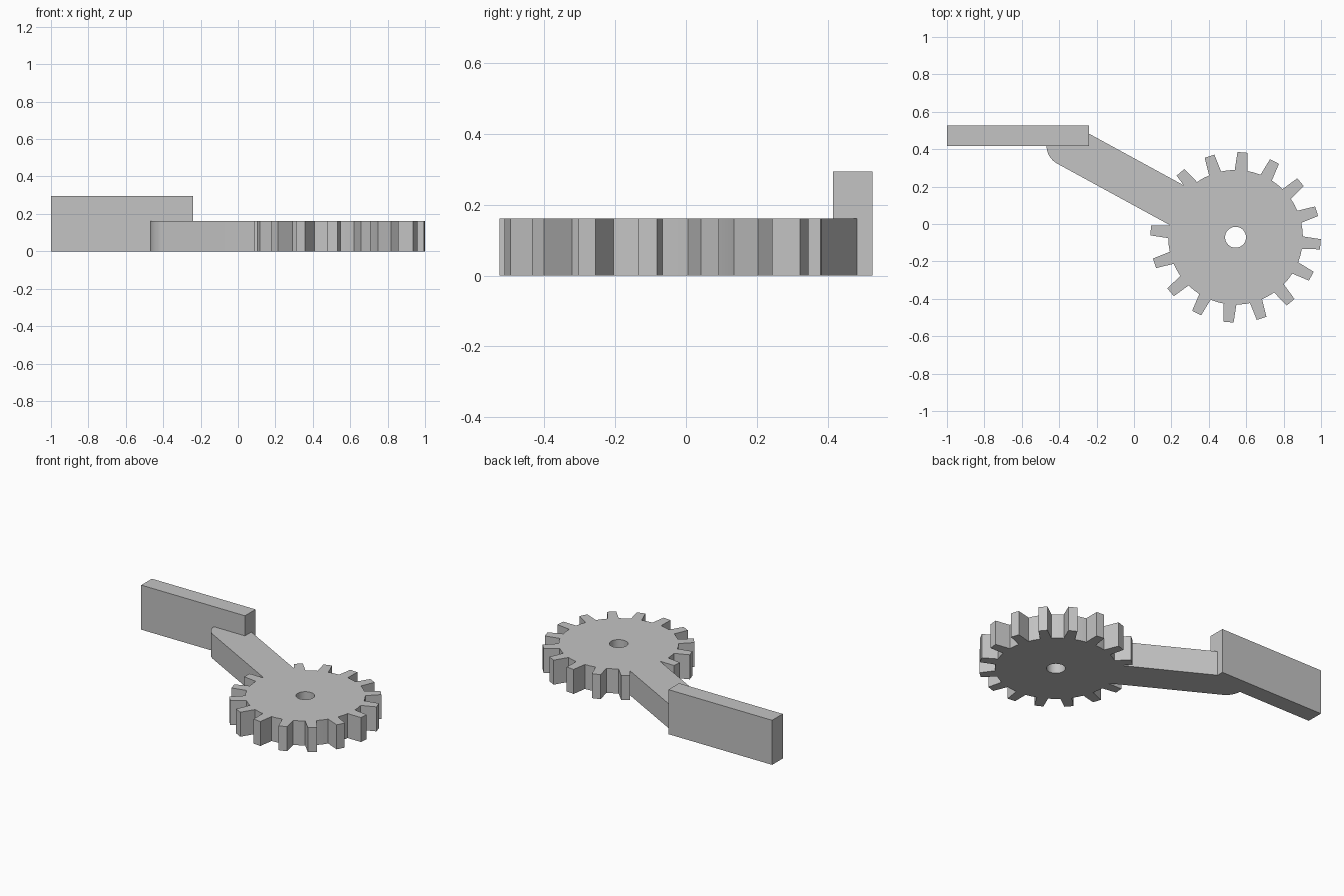
import bpy, bmesh, math
from mathutils import Vector

default = bpy.data.objects.get("Cube")
if default:
    bpy.data.objects.remove(default, do_unlink=True)

grey = bpy.data.materials.new("plain grey")
grey.use_nodes = True
colour = (0.55, 0.55, 0.55, 1)
grey.diffuse_color = colour
grey.node_tree.nodes["Principled BSDF"].inputs["Base Color"].default_value = colour

HUB = Vector((0.543, -0.071))
THICK = 0.162
TEETH = 16


def polar(centre, radius, degrees):
    a = math.radians(degrees)
    return centre + Vector((math.cos(a), math.sin(a))) * radius


def prism(name, outline, z0, z1):
    """Extrude a counter-clockwise outline from z0 to z1."""
    bm = bmesh.new()
    base = bm.faces.new([bm.verts.new((p.x, p.y, z0)) for p in outline])
    top = bmesh.ops.extrude_face_region(bm, geom=[base])["geom"]
    verts = [v for v in top if isinstance(v, bmesh.types.BMVert)]
    bmesh.ops.translate(bm, verts=verts, vec=(0, 0, z1 - z0))
    bmesh.ops.recalc_face_normals(bm, faces=bm.faces[:])
    mesh = bpy.data.meshes.new(name)
    bm.to_mesh(mesh)
    bm.free()
    mesh.materials.append(grey)
    obj = bpy.data.objects.new(name, mesh)
    bpy.context.collection.objects.link(obj)
    return obj


def combine(target, other, operation):
    """Apply a boolean and remove the second solid."""
    mod = target.modifiers.new(operation.lower(), "BOOLEAN")
    mod.operation = operation
    mod.solver = "EXACT"
    mod.object = other
    bpy.context.view_layer.objects.active = target
    bpy.ops.object.modifier_apply(modifier=mod.name)
    bpy.data.objects.remove(other, do_unlink=True)


# Gear wheel: tapered teeth around a round body
outline = []
for i in range(TEETH):
    mid = -4.7 + i * 360 / TEETH
    for radius, offset in ((0.36, -5.4), (0.456, -3.4), (0.456, 3.4), (0.36, 5.4)):
        outline.append(polar(HUB, radius, mid + offset))
    outline.append(polar(HUB, 0.36, mid + 180 / TEETH))
gear = prism("gear_with_arm", outline, 0, THICK)

# Arm: straight bar from the hub, rounded where it meets the handle
tip = Vector((-0.357, 0.42))
half = 0.111
along = (HUB - tip).normalized()
side = Vector((-along.y, along.x)) * half
inner = HUB - along * 0.2
handle_front, handle_end = 0.416, -0.24
upper_y = (tip + side).y + along.y / along.x * (handle_end - (tip + side).x)
arm_outline = [polar(tip, half, 182 + 59.3 * i / 10) for i in range(11)]
arm_outline += [inner - side, inner + side, Vector((handle_end, upper_y)),
                Vector((handle_end, handle_front))]
arm = prism("arm", arm_outline, 0, THICK)
combine(gear, arm, "UNION")

# Axle hole through the wheel
hole = prism("axle_hole_cutter", [polar(HUB, 0.056, i * 7.5) for i in range(48)], -0.1, 0.3)
hole.hide_render = True
combine(gear, hole, "DIFFERENCE")

# Handle: upright flat block
handle = prism("handle", [Vector(p) for p in ((-1, handle_front), (handle_end, handle_front),
                                              (handle_end, 0.527), (-1, 0.527))], 0, 0.295)

# Smooth the round walls only
bpy.ops.object.select_all(action="DESELECT")
gear.select_set(True)
bpy.context.view_layer.objects.active = gear
bpy.ops.object.shade_smooth_by_angle(angle=math.radians(10))
